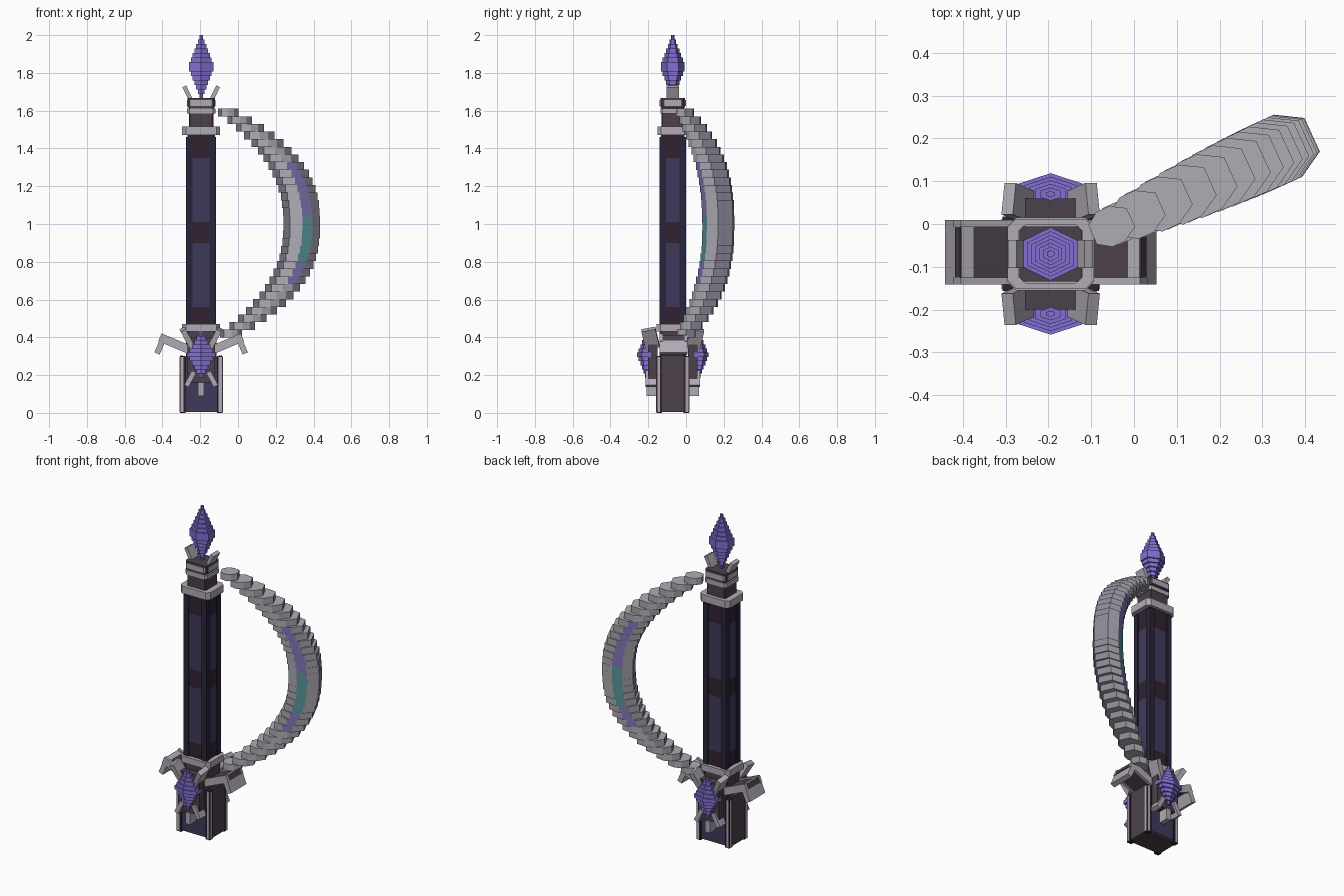
import bpy, bmesh, math
from mathutils import Matrix, Vector

if "Cube" in bpy.data.objects:
    bpy.data.objects.remove(bpy.data.objects["Cube"])

CX, CY = -0.195, -0.07          # main column axis


def srgb(r, g, b):
    lin = lambda c: ((c / 255 + 0.055) / 1.055) ** 2.4 if c > 10 else c / 3294
    return (lin(r), lin(g), lin(b), 1)


MATS = {}
for name, rgb in {
    "light grey": (176, 171, 180), "slate grey": (140, 136, 152),
    "navy panel": (62, 58, 92), "dark navy": (42, 37, 60),
    "plum": (76, 64, 76), "maroon": (50, 34, 48),
    "violet": (130, 110, 208), "lavender": (126, 117, 180),
    "teal": (88, 146, 152),
}.items():
    MATS[name] = bpy.data.materials.new(name)
    MATS[name].diffuse_color = srgb(*rgb)


def finish(name, bm, mats):
    bmesh.ops.recalc_face_normals(bm, faces=bm.faces)
    me = bpy.data.meshes.new(name)
    bm.to_mesh(me)
    bm.free()
    for m in mats:
        me.materials.append(MATS[m])
    ob = bpy.data.objects.new(name, me)
    bpy.context.collection.objects.link(ob)
    return ob


def box(name, c, size, mat, rot=(0, 0, 0)):
    """Box centred at c, relative to the column axis in x and y."""
    bm = bmesh.new()
    bmesh.ops.create_cube(bm, size=1, matrix=Matrix.Diagonal((*size, 1)))
    ob = finish(name, bm, [mat])
    ob.location = (CX + c[0], CY + c[1], c[2])
    ob.rotation_euler = rot
    return ob


def prism(bm, pts, z0, z1):
    """Closed vertical prism; returns its side faces in point order."""
    lo = [bm.verts.new((x, y, z0)) for x, y in pts]
    hi = [bm.verts.new((x, y, z1)) for x, y in pts]
    bm.faces.new(lo[::-1])
    bm.faces.new(hi)
    n = len(pts)
    return [bm.faces.new((lo[i], lo[(i + 1) % n], hi[(i + 1) % n], hi[i])) for i in range(n)]


def collar(name, hx, hy, z0, z1, mat, ch=0.02):
    pts = [(hx, -hy + ch), (hx, hy - ch), (hx - ch, hy), (-hx + ch, hy),
           (-hx, hy - ch), (-hx, -hy + ch), (-hx + ch, -hy), (hx - ch, -hy)]
    bm = bmesh.new()
    prism(bm, pts, z0, z1)
    finish(name, bm, [mat]).location = (CX, CY, 0)


def crystal(name, y, z0, z1, hx, hy, layers):
    """Stack of hexagonal slabs swelling to the middle."""
    bm = bmesh.new()
    h = (z1 - z0) / layers
    for i in range(layers):
        t = (i + 0.5) / layers
        s = 0.06 + 0.98 * (1 - abs(2 * t - 1))
        pts = [(s * hx / 0.866 * math.cos(a), s * hy * math.sin(a))
               for a in (math.radians(30 + 60 * k) for k in range(6))]
        prism(bm, pts, z0 + i * h, z0 + (i + 1) * h)
    finish(name, bm, ["violet"]).location = (CX, CY + y, 0)


# Long column: banded core with four corner posts
for i, (z0, z1, mat) in enumerate([(0.45, 0.56, "maroon"), (0.56, 0.90, "navy panel"),
                                   (0.90, 1.01, "maroon"), (1.01, 1.35, "navy panel"),
                                   (1.35, 1.47, "maroon")]):
    box(f"column_core_{i}", (0, 0, (z0 + z1) / 2), (0.146, 0.126, z1 - z0), mat)
for sx in (-1, 1):
    for sy in (-1, 1):
        box("column_post", (sx * 0.062, sy * 0.053, 0.96), (0.034, 0.034, 1.0), "dark navy")

# Head: collars and cap
collar("upper_collar", 0.101, 0.082, 1.47, 1.515, "light grey")
collar("head_neck", 0.064, 0.06, 1.51, 1.62, "plum", 0.006)
collar("head_ring", 0.075, 0.066, 1.585, 1.612, "light grey", 0.012)
collar("head_cap", 0.073, 0.064, 1.618, 1.667, "plum", 0.008)
collar("head_band", 0.066, 0.069, 1.626, 1.657, "light grey", 0.008)
collar("head_band_side", 0.076, 0.055, 1.626, 1.657, "light grey", 0.008)
for s in (-1, 1):
    box("head_prong", (s * 0.073, 0, 1.695), (0.022, 0.065, 0.075), "light grey",
        (0, s * math.radians(26), 0))
crystal("head_crystal", 0, 1.665, 2.0, 0.066, 0.064, 14)

# Base block: panelled core, corner posts with grey strips
box("base_core", (0, 0, 0.15), (0.20, 0.15, 0.29), "plum")
for s in (-1, 1):
    box("base_panel", (0, s * 0.075, 0.155), (0.165, 0.008, 0.28), "navy panel")
    box("base_side_plate", (s * 0.103, 0, 0.155), (0.016, 0.13, 0.30), "plum")
    for t in (-1, 1):
        box("base_post", (s * 0.098, t * 0.072, 0.15), (0.030, 0.030, 0.30), "maroon")
        box("base_post_strip", (s * 0.101, t * 0.076, 0.15), (0.016, 0.024, 0.292), "light grey")
        box("base_post_side", (s * 0.104, t * 0.075, 0.15), (0.022, 0.014, 0.292), "light grey")
collar("base_neck", 0.08, 0.07, 0.29, 0.44, "plum", 0.012)
collar("lower_collar", 0.101, 0.085, 0.43, 0.47, "light grey")

# Side wings: tilted slab with rails and a hooked end cap
tilt = math.radians(23)
for s in (-1, 1):
    rot = (0, -s * tilt, 0)
    box("wing_plate", (s * 0.14, 0.005, 0.365), (0.17, 0.13, 0.03), "plum", rot)
    for y in (-0.063, 0.071):
        box("wing_rail", (s * 0.14, y, 0.367), (0.17, 0.016, 0.045), "light grey", rot)
    box("wing_cap", (s * 0.214, 0.004, 0.361), (0.03, 0.15, 0.10), "light grey", rot)

# Front and back settings: plate, prongs and crystal
for s in (-1, 1):
    box("setting_plate", (0, s * 0.105, 0.28), (0.145, 0.05, 0.24), "plum")
    for t in (-1, 1):
        box("setting_upper_prong", (t * 0.073, s * 0.118, 0.395), (0.03, 0.075, 0.11),
            "light grey", (-s * math.radians(12), t * math.radians(28), 0))
        box("setting_lower_prong", (t * 0.058, s * 0.115, 0.18), (0.026, 0.06, 0.085),
            "light grey", (0, -t * math.radians(28), 0))
    box("setting_foot", (0, s * 0.11, 0.125), (0.032, 0.06, 0.07), "light grey")
    crystal("setting_crystal", s * 0.14, 0.185, 0.43, 0.072, 0.047, 11)

# Curved guard: stack of octagonal blocks stepping along an arc
bm = bmesh.new()
N = 30
guard_mats = ["light grey", "slate grey", "lavender", "teal"]
half = [(0.0875, 0.043), (0.025, 0.08), (-0.033, 0.08), (-0.0875, 0.043)]
section = half + [(r, -p) for r, p in reversed(half)]
for i in range(N):
    z = 0.40 + (i + 0.5) * 1.21 / N
    d = abs(z - 1.0) / 0.6
    r0 = 0.585 - 0.446 * d ** 2.4
    k = 1 - 0.47 * min(d, 1) ** 4
    sides = prism(bm, [(r0 + k * r, k * p) for r, p in section], z - 0.0205, z + 0.0205)
    for j, f in enumerate(sides):
        if j in (3, 7):                          # inner and outer strips
            f.material_index = 1
        elif j in (1, 5) and 0.69 < z < 1.32:    # inlaid flanks
            f.material_index = 3 if 0.80 < z < 1.035 else 2
guard = finish("curved_guard", bm, guard_mats)
guard.location = (CX, CY, 0)
guard.rotation_euler = (0, 0, math.radians(24.5))

for m in bpy.data.materials:
    if m.users and not m.is_grease_pencil:
        m.use_nodes = True
        m.node_tree.nodes["Principled BSDF"].inputs["Base Color"].default_value = m.diffuse_color
